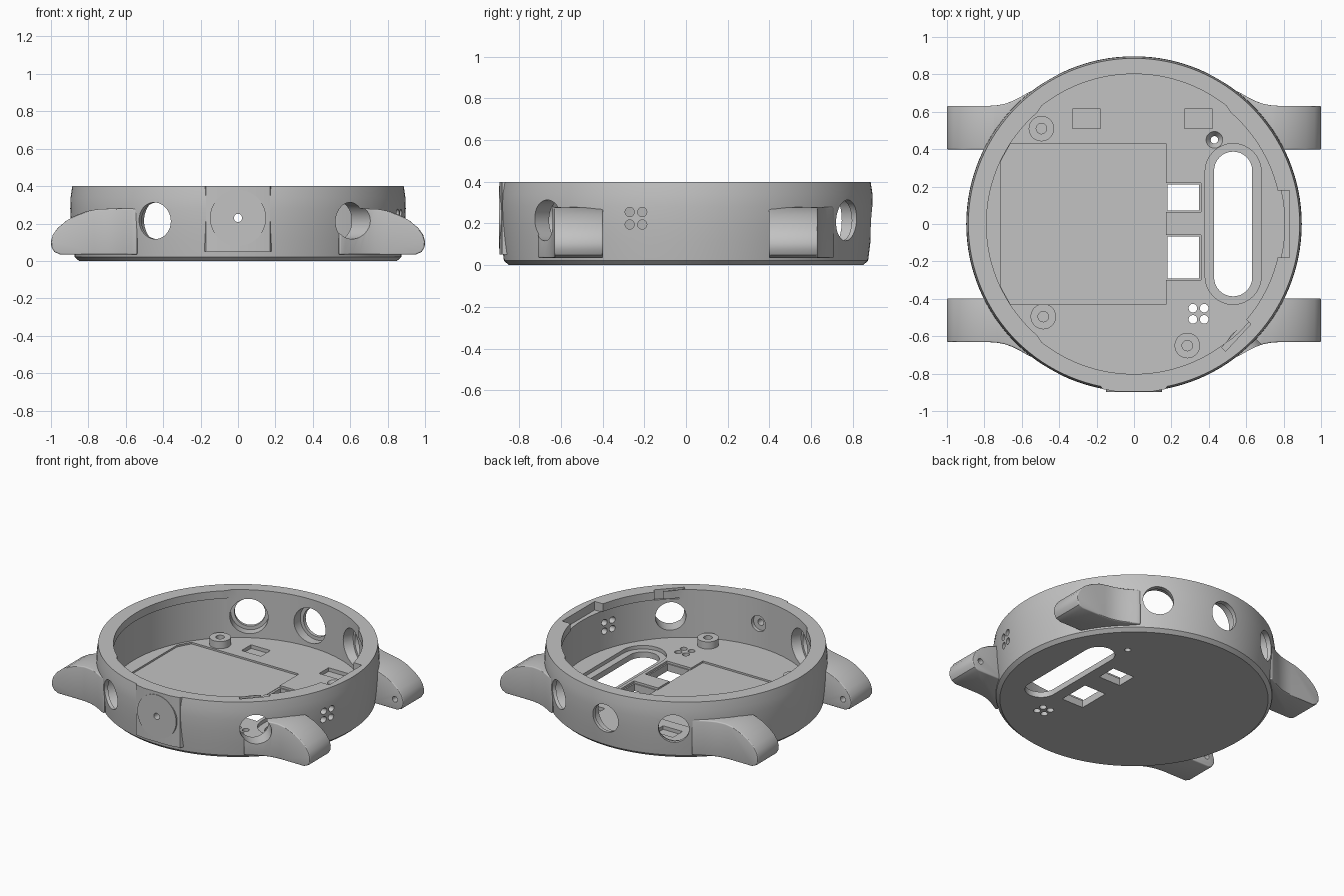
import bpy, bmesh
from math import sin, cos, pi, radians
from mathutils import Matrix, Vector

if "Cube" in bpy.data.objects:
    bpy.data.objects.remove(bpy.data.objects["Cube"], do_unlink=True)

grey = bpy.data.materials.new("satin_grey")
grey.use_nodes = True
GREY = (0.54, 0.54, 0.54, 1)
grey.diffuse_color = GREY
grey.node_tree.nodes["Principled BSDF"].inputs["Base Color"].default_value = GREY


def make(name, bm):
    bmesh.ops.recalc_face_normals(bm, faces=bm.faces)
    me = bpy.data.meshes.new(name)
    bm.to_mesh(me)
    bm.free()
    me.materials.append(grey)
    ob = bpy.data.objects.new(name, me)
    bpy.context.scene.collection.objects.link(ob)
    return ob


def prism(name, pts, lo, hi, axis="z"):
    """Extrude an outline along z, or an xz outline along y."""
    bm = bmesh.new()
    place = (lambda p, d: (p[0], p[1], d)) if axis == "z" else (lambda p, d: (p[0], d, p[1]))
    a = [bm.verts.new(place(p, lo)) for p in pts]
    b = [bm.verts.new(place(p, hi)) for p in pts]
    bm.faces.new(a)
    bm.faces.new(b)
    for i in range(len(pts)):
        j = (i + 1) % len(pts)
        bm.faces.new((a[i], a[j], b[j], b[i]))
    return make(name, bm)


def rod(name, start, end, r, r2=None, seg=40):
    """Cylinder or cone between two points."""
    s, e = Vector(start), Vector(end)
    m = Matrix.Translation((s + e) / 2) @ (e - s).to_track_quat("Z", "Y").to_matrix().to_4x4()
    bm = bmesh.new()
    bmesh.ops.create_cone(bm, cap_ends=True, segments=seg, radius1=r,
                          radius2=r if r2 is None else r2, depth=(e - s).length, matrix=m)
    return make(name, bm)


def rect(x0, x1, y0, y1):
    return [(x0, y0), (x1, y0), (x1, y1), (x0, y1)]


def bake(ob):
    dg = bpy.context.evaluated_depsgraph_get()
    me = bpy.data.meshes.new_from_object(ob.evaluated_get(dg))
    ob.modifiers.clear()
    ob.data = me


def boolean(ob, tool, op="DIFFERENCE"):
    mod = ob.modifiers.new("bool", "BOOLEAN")
    mod.operation, mod.solver, mod.object = op, "EXACT", tool
    bake(ob)
    bpy.data.objects.remove(tool, do_unlink=True)


def radial(deg, r, z):
    a = radians(deg)
    return (r * cos(a), r * sin(a), z)


# Case: turned outer body
profile = [(0.85, 0), (0.874, 0.022), (0.885, 0.11), (0.893, 0.2),
           (0.897, 0.28), (0.895, 0.34), (0.886, 0.4)]
N = 128
bm = bmesh.new()
rings = [[bm.verts.new(radial(360 * i / N, r, z)) for i in range(N)] for r, z in profile]
for lo, hi in zip(rings, rings[1:]):
    for i in range(N):
        j = (i + 1) % N
        bm.faces.new((lo[i], lo[j], hi[j], hi[i]))
bm.faces.new(rings[0])
bm.faces.new(rings[-1])
case = make("case", bm)

# Cavity with an overhanging lip on the two flanks
FLOOR = 0.065


def cavity(flank_radius):
    pts = []
    for i in range(N):
        a = 2 * pi * (i + 0.5) / N
        r = 0.802 if abs(sin(a)) > 0.77 else flank_radius
        pts.append((r * cos(a), r * sin(a)))
    return pts


boolean(case, prism("cutter", cavity(0.789), 0.2, 0.6))
boolean(case, prism("cutter", cavity(0.806), FLOOR, 0.345))

# Battery bay and small pockets in the floor
bay = [(0.17, -0.43), (0.17, 0.43), (-0.66, 0.43), (-0.71, 0.34), (-0.71, -0.34), (-0.66, -0.43)]
boolean(case, prism("cutter", bay, 0.053, 0.2))
for x in (-0.33, 0.27):
    boolean(case, prism("cutter", rect(x, x + 0.15, 0.51, 0.615), 0.04, 0.2))


# Sensor slot with a stepped rim
def slot(x, half, r):
    pts = []
    for side in (1, -1):
        for k in range(17):
            a = pi * k / 16 + (0 if side > 0 else pi)
            pts.append((x + r * cos(a), side * (half - r) + r * sin(a)))
    return pts


boolean(case, prism("cutter", slot(0.53, 0.43, 0.15), 0.04, 0.2))
boolean(case, prism("cutter", slot(0.53, 0.387, 0.102), -0.1, 0.2))

# Two floor windows with a small step
for y0, y1 in ((0.065, 0.22), (-0.3, -0.06)):
    boolean(case, prism("cutter", rect(0.165, 0.357, y0, y1), 0.05, 0.2))
    boolean(case, prism("cutter", rect(0.18, 0.348, y0 + 0.008, y1 - 0.008), -0.1, 0.2))

# Floor vents and countersunk screw hole
for x in (0.315, 0.375):
    for y in (-0.45, -0.51):
        boolean(case, rod("cutter", (x, y, -0.1), (x, y, 0.2), 0.023, seg=24))
boolean(case, rod("cutter", (0.43, 0.45, -0.1), (0.43, 0.45, 0.2), 0.02, seg=24))
boolean(case, rod("cutter", (0.43, 0.45, 0.03), (0.43, 0.45, 0.07), 0.02, 0.048, 32))

# Rim notches
boolean(case, prism("cutter", rect(0.7, 0.832, -0.18, 0.18), 0.34, 0.5))
notch = [(0.47, -0.66), (0.49, -0.68), (0.625, -0.535), (0.6, -0.51)]
boolean(case, prism("cutter", notch, 0.335, 0.5))

# Side vents
for y in (-0.21, -0.27):
    for z in (0.195, 0.255):
        boolean(case, rod("cutter", (0.7, y, z), (1, y, z), 0.022, seg=24))

# Lug: side profile crossed with a plan that flows into the case
side_view = [(0.4, 0.034), (0.95, 0.034), (0.982, 0.048), (0.998, 0.075), (1.0, 0.105),
             (0.99, 0.14), (0.965, 0.175), (0.92, 0.213), (0.87, 0.243), (0.81, 0.266),
             (0.75, 0.277), (0.68, 0.28), (0.4, 0.28)]
plan_view = [(0.74, 0.398), (1.1, 0.398), (1.1, 0.632), (0.77, 0.632), (0.73, 0.635),
             (0.69, 0.643), (0.65, 0.657), (0.61, 0.677), (0.57, 0.7), (0.545, 0.712),
             (0.535, 0.7), (0.62, 0.6)]
front_left = prism("front_left_lug", side_view, -0.8, -0.3, "y")
boolean(front_left, prism("cutter", [(x, -y) for x, y in plan_view], -0.1, 0.5), "INTERSECT")
bev = front_left.modifiers.new("soft_edges", "BEVEL")
bev.width, bev.segments, bev.limit_method = 0.012, 3, "ANGLE"
bev.angle_limit = radians(50)
bake(front_left)
# Blind spring-bar hole on the inner face
boolean(front_left, rod("cutter", (0.935, -0.3, 0.105), (0.935, -0.46, 0.105), 0.02, seg=24))

# Mirror the lug to the other three corners
lugs = [front_left]
for name, sx, sy in (("front_right_lug", -1, 1), ("back_left_lug", 1, -1), ("back_right_lug", -1, -1)):
    bm = bmesh.new()
    bm.from_mesh(front_left.data)
    bmesh.ops.scale(bm, vec=(sx, sy, 1), verts=bm.verts)
    lugs.append(make(name, bm))

# Round button holes, counterbored from inside; one is plain and grazes a lug
for deg in (-120, 60, 90, 120):
    boolean(case, rod("cutter", radial(deg, 0.6, 0.215), radial(deg, 1.1, 0.215), 0.098, seg=48))
    boolean(case, rod("cutter", radial(deg, 0.7, 0.215), radial(deg, 0.862, 0.215), 0.122, seg=48))
for ob in (case, front_left):
    boolean(ob, rod("cutter", radial(-48, 0.6, 0.215), radial(-48, 1.1, 0.215), 0.098, seg=48))

# Flattened front pad and disc with a pin hole
Z = 0.23
pad_plan = [(-0.18, -0.86), (-0.17, -0.882), (-0.1, -0.895), (0.1, -0.895), (0.17, -0.882), (0.18, -0.86)]
pad = prism("front_pad", pad_plan, 0.05, 0.4)
disc = rod("front_disc", (0, -0.84, Z), (0, -0.898, Z), 0.15, seg=64)
for ob in (case, pad, disc):
    boolean(ob, rod("cutter", (0, -0.7, Z), (0, -1, Z), 0.022, seg=24))
boolean(case, rod("cutter", (0, -0.7, Z), (0, -0.825, Z), 0.055, seg=32))

# Screw bosses
bosses = []
for i, (x, y) in enumerate(((-0.495, 0.51), (-0.485, -0.495), (0.285, -0.65))):
    boss = rod(f"screw_boss_{i + 1}", (x, y, 0.04), (x, y, 0.115), 0.068)
    boolean(boss, rod("cutter", (x, y, 0.055), (x, y, 0.3), 0.028, seg=24))
    bosses.append(boss)

# Smooth shading with crisp edges
bpy.ops.object.select_all(action="DESELECT")
for ob in [case, pad, disc] + lugs + bosses:
    ob.select_set(True)
bpy.context.view_layer.objects.active = case
bpy.ops.object.shade_smooth_by_angle(angle=radians(30))
